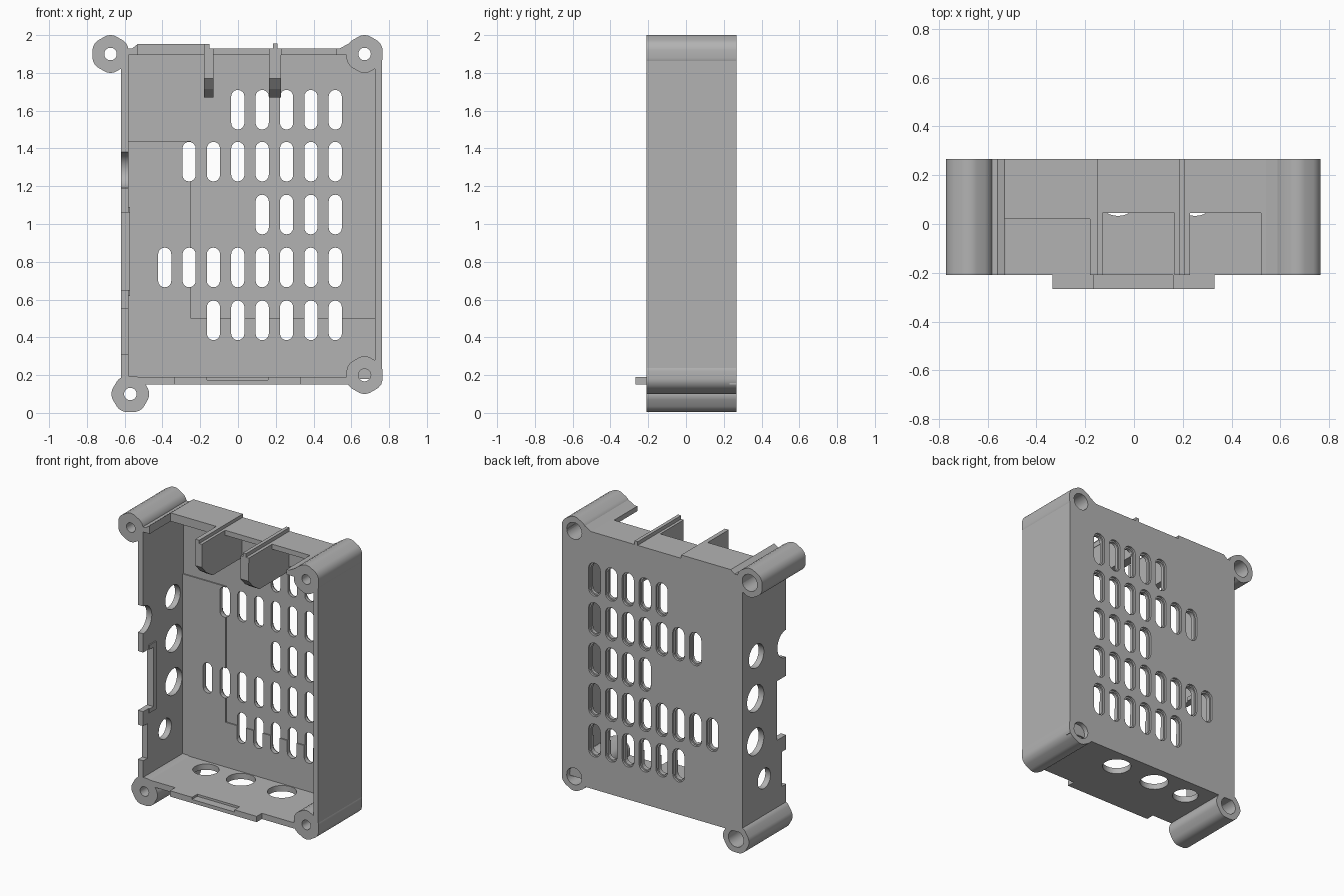
import bpy, bmesh, math
from mathutils import Matrix

if "Cube" in bpy.data.objects:
    bpy.data.objects.remove(bpy.data.objects["Cube"], do_unlink=True)

grey = bpy.data.materials.new("plain grey plastic")
grey.use_nodes = True
grey.diffuse_color = (0.45, 0.45, 0.45, 1)
grey.node_tree.nodes["Principled BSDF"].inputs["Base Color"].default_value = grey.diffuse_color

FRONT, BACK, INNER = -0.21, 0.267, 0.23


def finish(name, bm):
    bmesh.ops.recalc_face_normals(bm, faces=bm.faces[:])
    mesh = bpy.data.meshes.new(name)
    bm.to_mesh(mesh)
    bm.free()
    mesh.materials.append(grey)
    ob = bpy.data.objects.new(name, mesh)
    bpy.context.scene.collection.objects.link(ob)
    return ob


def add_prism(bm, points, lo, hi, axis="y"):
    """Extrude a 2D outline: (x, z) along y, (y, z) along x or (x, y) along z."""
    def place(p, d):
        return {"y": (p[0], d, p[1]), "x": (d, *p), "z": (*p, d)}[axis]
    a = [bm.verts.new(place(p, lo)) for p in points]
    b = [bm.verts.new(place(p, hi)) for p in points]
    bm.faces.new(a)
    bm.faces.new(b[::-1])
    for i in range(len(points)):
        j = (i + 1) % len(points)
        bm.faces.new((a[i], b[i], b[j], a[j]))


def prisms(name, outlines, lo, hi, axis="y"):
    bm = bmesh.new()
    for outline in outlines:
        add_prism(bm, outline, lo, hi, axis)
    return finish(name, bm)


def rect(a, b, c, d):
    return [(a, c), (b, c), (b, d), (a, d)]


def box(name, x, y, z):
    return prisms(name, [rect(*x, *z)], *y)


def circle(u, v, r, n=32):
    return [(u + r * math.cos(2 * math.pi * i / n), v + r * math.sin(2 * math.pi * i / n))
            for i in range(n)]


def slot(x, z, r, half):
    """Upright stadium outline."""
    pts = []
    for i in range(18):
        a = math.pi * (i % 9) / 8 + (math.pi if i > 8 else 0)
        side = half - r if i < 9 else r - half
        pts.append((x + r * math.cos(a), z + side + r * math.sin(a)))
    return pts


def cut(ob, *cutters):
    for c in cutters:
        mod = ob.modifiers.new("cut", "BOOLEAN")
        mod.operation, mod.solver, mod.object = "DIFFERENCE", "EXACT", c
    bpy.context.view_layer.update()
    graph = bpy.context.evaluated_depsgraph_get()
    mesh = bpy.data.meshes.new_from_object(ob.evaluated_get(graph))
    ob.modifiers.clear()
    ob.data = mesh


def discard(*cutters):
    for c in cutters:
        bpy.data.objects.remove(c, do_unlink=True)


def smooth(ob):
    bpy.ops.object.select_all(action="DESELECT")
    ob.select_set(True)
    bpy.context.view_layer.objects.active = ob
    bpy.ops.object.shade_smooth_by_angle(angle=math.radians(30))


# Screw bosses: rounded hexagons with a through hole and a wide bore at the back
bosses = {"upper_right_boss": (-0.675, 1.9, 30), "upper_left_boss": (0.67, 1.9, 30),
          "lower_left_boss": (0.67, 0.2, 30), "lower_right_boss": (-0.57, 0.1, 0)}
centres = [(x, z) for x, z, _ in bosses.values()]
holes = prisms("hole_cutter", [circle(x, z, 0.033) for x, z in centres], -1, 1)
bores = prisms("bore_cutter", [circle(x, z, 0.058) for x, z in centres], 0.12, 1)
for name, (x, z, turn) in bosses.items():
    bm = bmesh.new()
    hexagon = [(x + 0.11 * math.cos(math.radians(60 * i + turn)),
                z + 0.11 * math.sin(math.radians(60 * i + turn))) for i in range(6)]
    add_prism(bm, hexagon, FRONT, BACK)
    long_edges = [e for e in bm.edges if abs(e.verts[0].co.y - e.verts[1].co.y) > 0.1]
    bmesh.ops.bevel(bm, geom=long_edges, offset=0.035, segments=5, profile=0.5,
                    affect="EDGES")
    boss = finish(name, bm)
    cut(boss, holes, bores)
    smooth(boss)

# Back panel with its thicker step and rows of vent slots
rows = [(1.605, 5), (1.33, 7), (1.05, 4), (0.77, 8), (0.49, 6)]
spots = [(0.515 - 0.129 * i, z) for z, count in rows for i in range(count)]
vents = prisms("vent_cutter", [slot(x, z, 0.035, 0.105) for x, z in spots], 0, 1)
rims = prisms("rim_cutter", [slot(x, z, 0.045, 0.115) for x, z in spots], 0.252, 1)
panel = box("back_panel", (-0.62, 0.76), (INNER, BACK), (0.15, 1.93))
cut(panel, vents, rims, holes, bores)
step = prisms("panel_step", [[(-0.59, 0.18), (0.73, 0.18), (0.73, 0.5), (-0.25, 0.5),
                              (-0.25, 1.44), (-0.59, 1.44)]], INNER - 0.008, INNER + 0.004)
cut(step, vents)
discard(vents, rims, holes, bores)

# Plain left wall
box("left_wall", (0.725, 0.762), (FRONT, BACK), (0.2, 1.9))

# Right wall with round holes and notches in its front edge
wall = box("right_wall", (-0.62, -0.58), (FRONT, BACK), (0.15, 1.93))
ports = prisms("port_cutter", [circle(0.115, 1.32, 0.082), circle(0.125, 1.03, 0.092),
                               circle(0.125, 0.73, 0.092), circle(0.03, 0.44, 0.07),
                               circle(FRONT, 1.285, 0.095), rect(-0.3, -0.11, 0.65, 1.06),
                               rect(-0.3, -0.165, 0.31, 0.55)], -1, 0, "x")
cut(wall, ports)
discard(ports)
smooth(wall)
# Thin lip around the larger notch
lip = prisms("notch_lip", [rect(-0.15, -0.075, 0.62, 1.09)], -0.585, -0.572, "x")
gap = prisms("gap_cutter", [rect(-0.3, -0.11, 0.65, 1.06)], -1, 0, "x")
cut(lip, gap)
discard(gap)

# Floor with three round holes, and its front tab with a lowered middle
floor = box("floor", (-0.6, 0.6), (FRONT, BACK), (0.15, 0.19))
drains = prisms("drain_cutter", [circle(-0.33, 0.12, 0.083), circle(-0.065, 0.125, 0.092),
                                 circle(0.25, 0.125, 0.092)], -1, 1, "z")
cut(floor, drains)
discard(drains)
smooth(floor)
prisms("front_tab", [[(-0.335, 0.15), (0.33, 0.15), (0.33, 0.19), (0.16, 0.19),
                      (0.16, 0.175), (-0.165, 0.175), (-0.165, 0.19), (-0.335, 0.19)]],
       -0.267, FRONT)

# Top wall: a taller and a lower half, with three openings to the front
openings = prisms("opening_cutter", [rect(-0.53, -0.18, -1, 0.02),
                                     rect(-0.13, 0.165, -1, 0.045),
                                     rect(0.23, 0.52, -1, 0.045)], 1, 3, "z")
top = prisms("top_wall", [[(-0.6, 1.895), (0.6, 1.895), (0.6, 1.963), (0.54, 1.93),
                           (-0.15, 1.93), (-0.15, 1.953), (-0.53, 1.953),
                           (-0.56, 1.93), (-0.6, 1.93)]], FRONT, BACK)
cut(top, openings)
discard(openings)

# Divider fins below the top wall and the ridge above one of them
fin = [(FRONT, 1.93), (FRONT, 1.77), (-0.16, 1.715), (-0.09, 1.67), (0.24, 1.67), (0.24, 1.93)]
prisms("right_divider", [fin], -0.18, -0.13, "x")
prisms("left_divider", [fin], 0.165, 0.228, "x")
box("divider_ridge", (0.184, 0.208), (FRONT, BACK), (1.92, 1.955))
